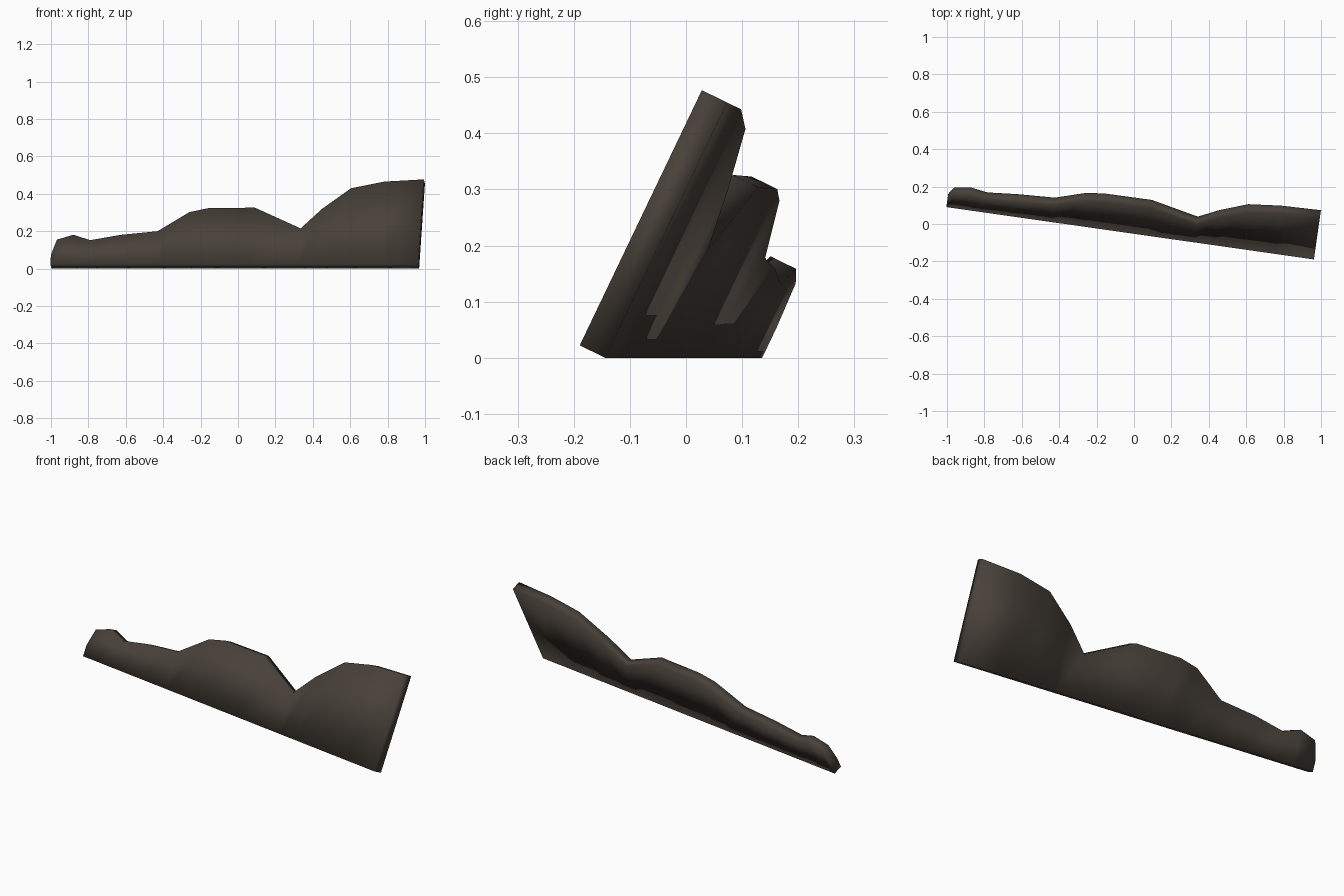
import bpy, bmesh, math
from mathutils import Vector

if "Cube" in bpy.data.objects:
    bpy.data.objects.remove(bpy.data.objects["Cube"])

YAW = math.radians(8.1)     # turn of the slab about z
LEAN = math.radians(25.8)   # backward lean from vertical
THICK = 0.051
BASE_Z = THICK * math.sin(LEAN)

# jagged upper outline as seen from the front (x, z)
outline = [(-1.0, 0.075), (-0.968, 0.155), (-0.88, 0.181), (-0.79, 0.152),
           (-0.63, 0.18), (-0.43, 0.2), (-0.26, 0.302), (-0.16, 0.323),
           (0.09, 0.326), (0.335, 0.215), (0.45, 0.32), (0.605, 0.43),
           (0.78, 0.465), (0.993, 0.477)]

along = Vector((math.cos(YAW), -math.sin(YAW), 0))
level = Vector((math.sin(YAW), math.cos(YAW), 0))
up = level * math.sin(LEAN) + Vector((0, 0, math.cos(LEAN)))
back = level * math.cos(LEAN) - Vector((0, 0, math.sin(LEAN)))
origin = Vector((-0.0175, -0.05, BASE_Z))


def on_slab(x, z):
    """Distances along and up the front plane for a front-view point."""
    v = (z - BASE_Z) / up.z
    u = (x - origin.x - v * up.x) / along.x
    return u, v


bm = bmesh.new()
columns = []
for x, z in outline:
    u, v = on_slab(x, z)
    low = origin + along * u
    high = low + up * v
    columns.append([bm.verts.new(p) for p in
                    (low, high, high + back * THICK, low + back * THICK)])

# front, top, back and underside strips, then the two ends
for a, b in zip(columns, columns[1:]):
    for i in range(4):
        j = (i + 1) % 4
        bm.faces.new((a[i], b[i], b[j], a[j]))
bm.faces.new(columns[0])
bm.faces.new(columns[-1][::-1])
bmesh.ops.recalc_face_normals(bm, faces=bm.faces[:])
for f in bm.faces:
    f.smooth = True

mesh = bpy.data.meshes.new("jagged_slab")
bm.to_mesh(mesh)
bm.free()

mat = bpy.data.materials.new("dark brown")
mat.diffuse_color = (0.066, 0.053, 0.042, 1)
mat.use_nodes = True
mat.node_tree.nodes["Principled BSDF"].inputs["Base Color"].default_value = mat.diffuse_color
mesh.materials.append(mat)

slab = bpy.data.objects.new("jagged_slab", mesh)
bpy.context.collection.objects.link(slab)
